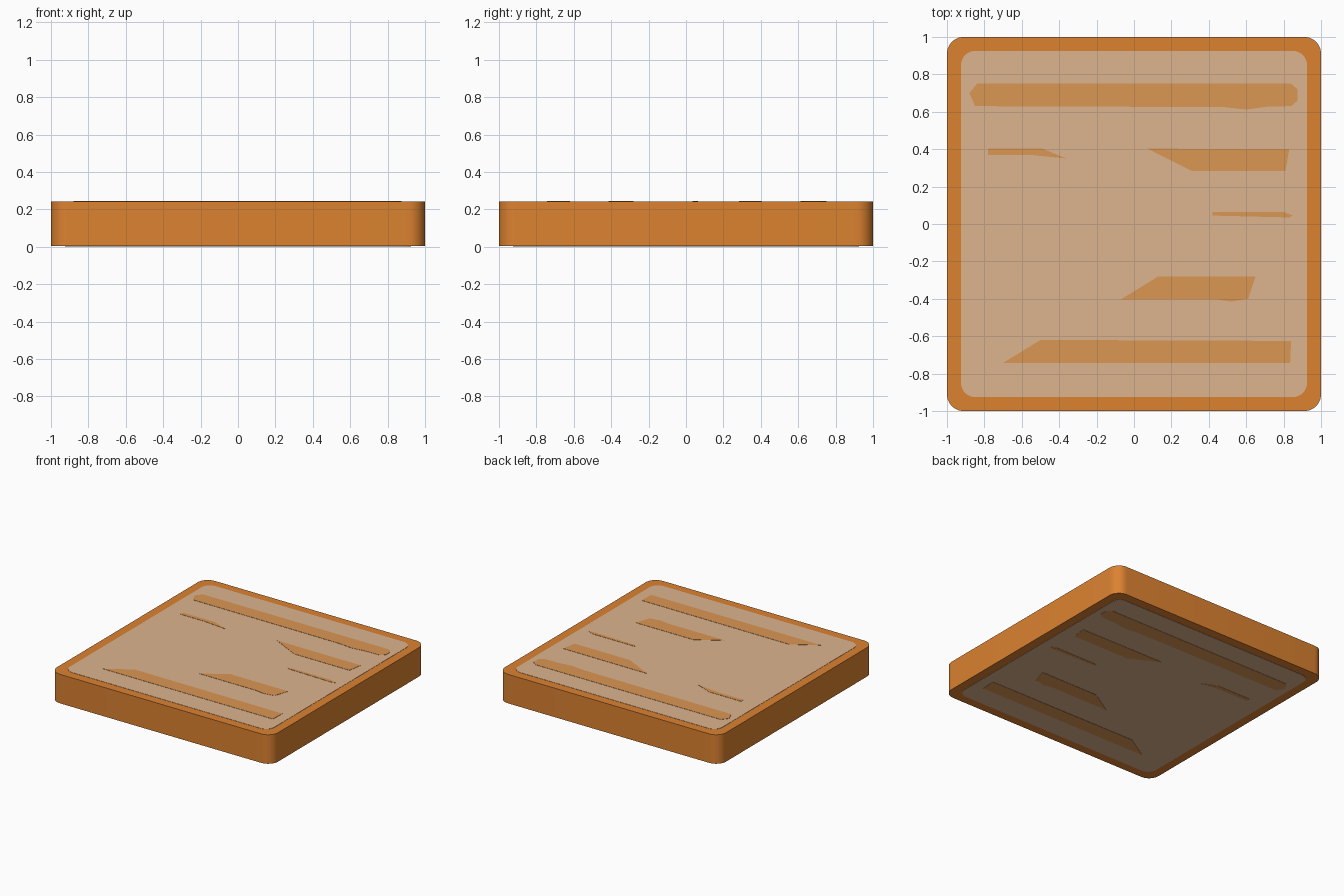
import bpy, bmesh, math

if "Cube" in bpy.data.objects:
    bpy.data.objects.remove(bpy.data.objects["Cube"])


def material(name, col):
    m = bpy.data.materials.new(name)
    m.diffuse_color = (*col, 1)
    m.use_nodes = True
    m.node_tree.nodes["Principled BSDF"].inputs["Base Color"].default_value = m.diffuse_color
    return m


ORANGE = material("orange", (0.72, 0.225, 0.03))
TAN = material("pale tan", (0.72, 0.46, 0.275))
STREAK = material("warm brown", (0.72, 0.31, 0.088))


def rounded_square(half, r, seg=10):
    pts = []
    for k, (sx, sy) in enumerate([(1, 1), (-1, 1), (-1, -1), (1, -1)]):
        for i in range(seg + 1):
            a = math.pi / 2 * (k + i / seg)
            pts.append((sx * (half - r) + r * math.cos(a),
                        sy * (half - r) + r * math.sin(a)))
    return pts


def prisms(name, outlines, z0, z1, mat):
    """Closed upright prisms from counter-clockwise outlines, as one object."""
    bm = bmesh.new()
    for pts in outlines:
        lo = [bm.verts.new((x, y, z0)) for x, y in pts]
        hi = [bm.verts.new((x, y, z1)) for x, y in pts]
        bm.faces.new(hi)
        bm.faces.new(lo[::-1])
        n = len(pts)
        for i in range(n):
            j = (i + 1) % n
            bm.faces.new((lo[i], lo[j], hi[j], hi[i]))
    bmesh.ops.recalc_face_normals(bm, faces=bm.faces)
    me = bpy.data.meshes.new(name)
    bm.to_mesh(me)
    bm.free()
    me.materials.append(mat)
    ob = bpy.data.objects.new(name, me)
    bpy.context.collection.objects.link(ob)
    bpy.context.view_layer.objects.active = ob
    ob.select_set(True)
    bpy.ops.object.shade_smooth_by_angle(angle=math.radians(35))
    ob.select_set(False)
    return ob


# Slab with rounded upright corners
prisms("slab", [rounded_square(1.0, 0.09)], 0.004, 0.241, ORANGE)

# Thin pale panels on the top and bottom
panel = rounded_square(0.925, 0.075)
prisms("top_panel", [panel], 0.240, 0.243, TAN)
prisms("bottom_panel", [panel], 0.002, 0.005, TAN)

# Grain streaks
streaks = [
    [(-0.85, 0.63), (0.48, 0.625), (0.60, 0.612), (0.72, 0.628), (0.84, 0.63),
     (0.875, 0.66), (0.875, 0.72), (0.84, 0.75), (-0.84, 0.75), (-0.88, 0.70)],
    [(0.31, 0.283), (0.81, 0.283), (0.83, 0.40), (0.07, 0.403)],
    [(-0.78, 0.37), (-0.56, 0.37), (-0.36, 0.35), (-0.49, 0.403), (-0.78, 0.403)],
    [(0.42, 0.045), (0.83, 0.035), (0.85, 0.045), (0.80, 0.065), (0.42, 0.065)],
    [(-0.07, -0.403), (0.44, -0.403), (0.52, -0.415), (0.61, -0.40),
     (0.65, -0.28), (0.13, -0.28)],
    [(-0.70, -0.743), (0.835, -0.743), (0.84, -0.625), (-0.50, -0.62)],
]
prisms("top_streaks", streaks, 0.242, 0.245, STREAK)
prisms("bottom_streaks", streaks, 0.0, 0.003, STREAK)
